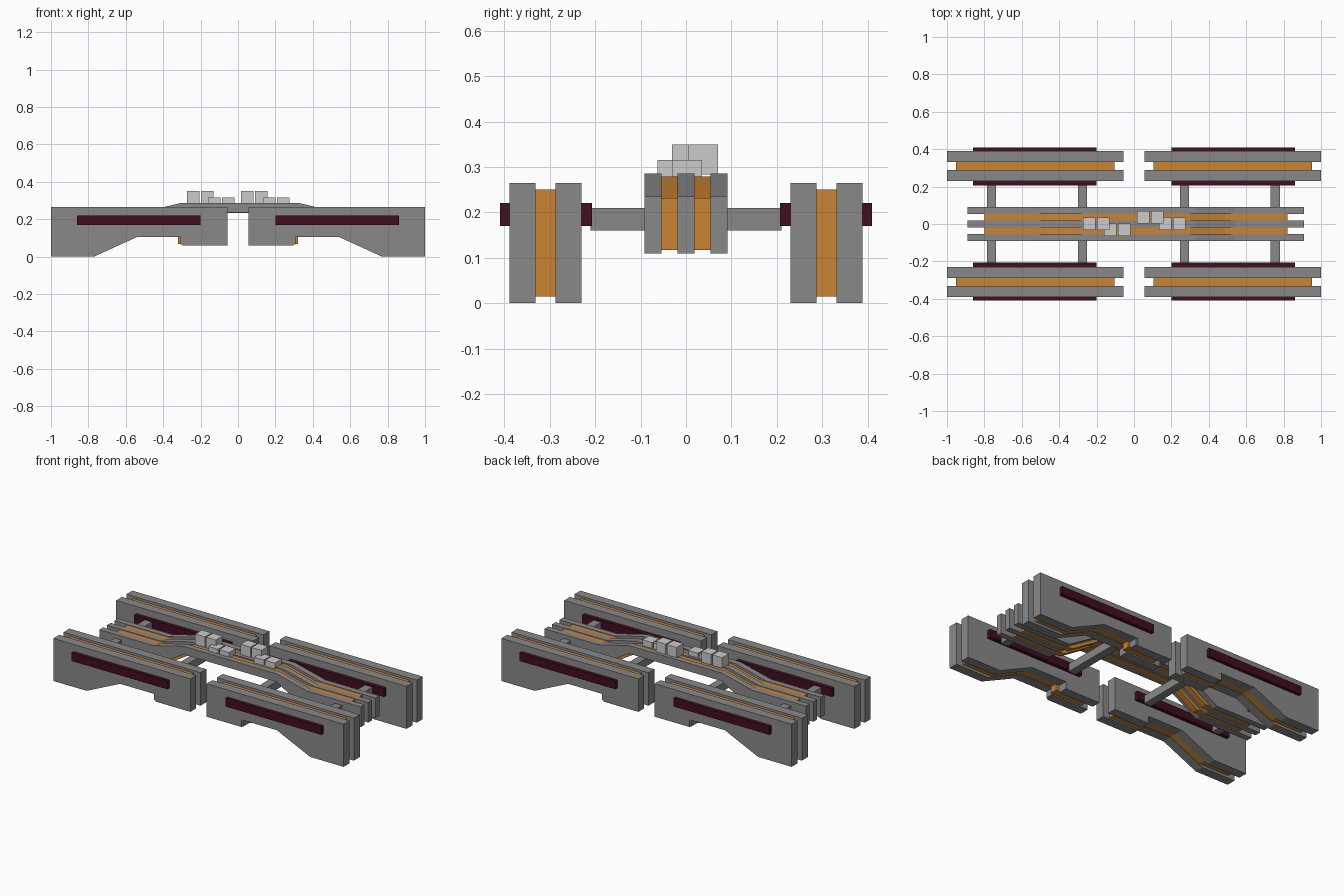
import bpy, bmesh

if "Cube" in bpy.data.objects:
    bpy.data.objects.remove(bpy.data.objects["Cube"])


def material(name, color):
    m = bpy.data.materials.new(name)
    m.diffuse_color = (*color, 1)
    m.use_nodes = True
    m.node_tree.nodes["Principled BSDF"].inputs["Base Color"].default_value = m.diffuse_color
    return m


GREY = material("mid grey", (0.25, 0.25, 0.25))
LIGHT = material("light grey", (0.60, 0.60, 0.60))
ORANGE = material("orange", (0.60, 0.23, 0.035))
MAROON = material("dark maroon", (0.055, 0.004, 0.015))


def prism(name, profile, y0, y1, mat):
    """Extrude an x-z outline along y."""
    bm = bmesh.new()
    face = bm.faces.new([bm.verts.new((x, y0, z)) for x, z in profile])
    new = bmesh.ops.extrude_face_region(bm, geom=[face])["geom"]
    for v in new:
        if isinstance(v, bmesh.types.BMVert):
            v.co.y = y1
    bmesh.ops.recalc_face_normals(bm, faces=bm.faces)
    me = bpy.data.meshes.new(name)
    bm.to_mesh(me)
    bm.free()
    me.materials.append(mat)
    ob = bpy.data.objects.new(name, me)
    bpy.context.collection.objects.link(ob)
    return ob


def box(name, x0, x1, y0, y1, z0, z1, mat):
    return prism(name, [(x0, z0), (x1, z0), (x1, z1), (x0, z1)], y0, y1, mat)


def scaled(profile, cx, cz, sx, sz):
    return [(cx + (x - cx) * sx, cz + (z - cz) * sz) for x, z in profile]


# Four side units: two plates around an orange core, with a maroon bar
side = [(1, 0), (0.77, 0), (0.54, 0.105), (0.297, 0.105), (0.297, 0.06),
        (0.056, 0.06), (0.056, 0.265), (1, 0.265)]
core = scaled(side, 0.5275, 0.1325, 0.9, 0.89)
lug = (0.29, 0.308, 0.065, 0.108)
for sx in (-1, 1):
    for sy in (-1, 1):
        def flip(p):
            return [(sx * x, z) for x, z in p]
        prism("side_plate_outer", flip(side), sy * 0.331, sy * 0.389, GREY)
        prism("side_plate_inner", flip(side), sy * 0.230, sy * 0.288, GREY)
        prism("side_core", flip(core), sy * 0.287, sy * 0.332, ORANGE)
        prism("step_lug", flip([(lug[0], lug[2]), (lug[1], lug[2]),
                                (lug[1], lug[3]), (lug[0], lug[3])]),
              sy * 0.332, sy * 0.385, GREY)
        box("side_bar", sx * 0.20, sx * 0.86, sy * 0.207, sy * 0.41,
            0.17, 0.221, MAROON)

# Central bridge: three grey rails with orange fillers between
half = [(0.32, 0.286), (0.53, 0.235), (0.90, 0.235),
        (0.90, 0.11), (0.53, 0.11), (0.32, 0.236)]
bridge = [(x + 0.01, z) for x, z in half] + \
         [(0.01 - x, z) for x, z in reversed(half)]
filler = scaled(bridge, 0.01, 0.198, 0.9, 0.92)
for y in (-0.073, 0, 0.073):
    prism("bridge_rail", bridge, y - 0.0185, y + 0.0185, GREY)
for y in (-0.0365, 0.0365):
    prism("bridge_filler", filler, y - 0.0185, y + 0.0185, ORANGE)

# Cross bars tying the side units to the bridge
for x in (-0.762, -0.275, 0.27, 0.755):
    box("cross_bar", x - 0.025, x + 0.025, -0.21, 0.21, 0.16, 0.21, GREY)

# Pairs of small blocks on the bridge: left edge, y centre, top height
for x, y, top in ((-0.273, 0.002, 0.35), (-0.16, -0.03, 0.315),
                  (0.016, 0.037, 0.35), (0.133, 0.002, 0.315)):
    for dx in (0, 0.075):
        box("top_block", x + dx, x + dx + 0.067, y - 0.033, y + 0.033,
            top - 0.066, top, LIGHT)
